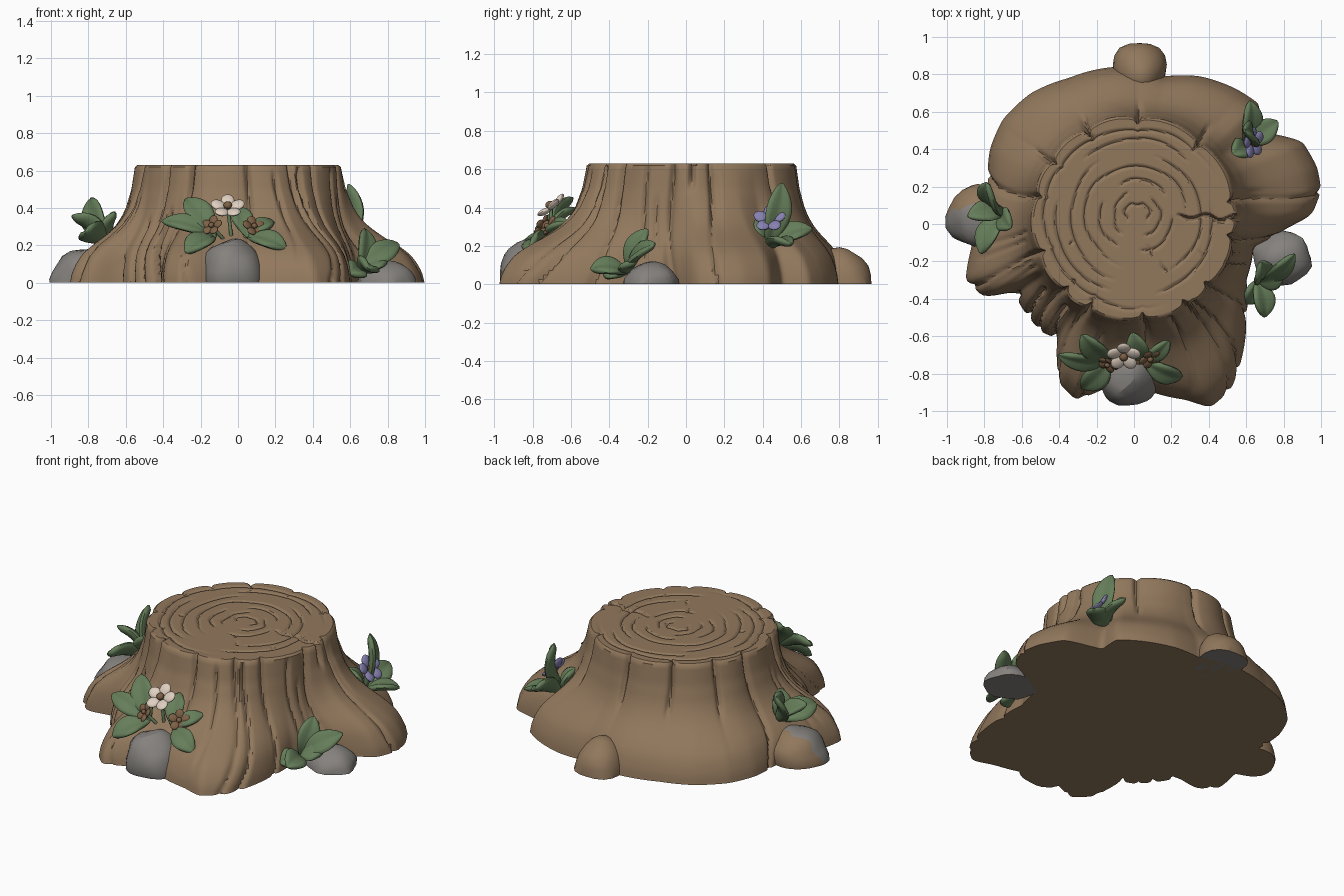
import bpy, bmesh, math, random
from mathutils import Vector, Matrix, noise

if "Cube" in bpy.data.objects:
    bpy.data.objects.remove(bpy.data.objects["Cube"])

random.seed(4)


def material(name, rgb):
    m = bpy.data.materials.new(name)
    m.diffuse_color = (*rgb, 1)
    m.use_nodes = True
    m.node_tree.nodes["Principled BSDF"].inputs["Base Color"].default_value = m.diffuse_color
    return m


BARK = material("bark brown", (0.285, 0.187, 0.108))
STONE = material("stone grey", (0.235, 0.222, 0.208))
LEAF = material("leaf green", (0.130, 0.205, 0.100))
CREAM = material("cream petal", (0.74, 0.63, 0.53))
PURPLE = material("purple petal", (0.240, 0.222, 0.440))
BROWN = material("flower brown", (0.205, 0.117, 0.061))


def finish(name, bm, mats, angle=35):
    bmesh.ops.recalc_face_normals(bm, faces=bm.faces)
    me = bpy.data.meshes.new(name)
    bm.to_mesh(me)
    bm.free()
    for m in mats:
        me.materials.append(m)
    me.shade_smooth()
    me.set_sharp_from_angle(angle=math.radians(angle))
    ob = bpy.data.objects.new(name, me)
    bpy.context.collection.objects.link(ob)
    return ob


def lerp_table(t, x):
    for (x0, y0), (x1, y1) in zip(t, t[1:]):
        if x <= x1:
            return y0 + (y1 - y0) * (x - x0) / (x1 - x0)
    return t[-1][1]


# ---- Stump: radial surface, from root outline up to the sawn top
CY, TOP = 0.03, 0.63
OUTLINE = [(1.0, .18), (.95, .05), (.82, -.02), (.64, -.12), (.60, -.3), (.60, -.5), (.58, -.7),
           (.52, -.88), (.41, -.98), (.28, -.94), (.10, -.90), (-.14, -.87), (-.31, -.94), (-.40, -.85),
           (-.41, -.61), (-.49, -.58), (-.61, -.43), (-.64, -.36), (-.80, -.39), (-.90, -.3), (-.87, -.13),
           (-.84, 0), (-.78, .2), (-.77, .4), (-.70, .56), (-.55, .7), (-.35, .78), (-.1, .84), (.17, .79),
           (.35, .79), (.55, .72), (.67, .64), (.66, .5), (.75, .48), (.9, .44), (.98, .3)]
polar = sorted((math.degrees(math.atan2(y - CY, x)) % 360, math.hypot(x, y - CY)) for x, y in OUTLINE)
polar = [(polar[-1][0] - 360, polar[-1][1])] + polar + [(polar[0][0] + 360, polar[0][1])]
FLARE = [(0, 1), (.05, .975), (.1, .92), (.15, .84), (.2, .70), (.25, .52), (.3, .36), (.35, .25),
         (.4, .17), (.5, .07), (.63, 0)]
NOTCH = [10, 49, 88, 118, 145, 167, 200, 226, 243, 275, 301, 318, 350]
# bark cracks: angle, lowest z, highest z, depth
CRACKS = [(0, .48, .7, .035), (234, 0, .4, .05), (219, 0, .35, .04), (255, 0, .4, .02), (290, .1, .6, .025),
          (306, 0, .63, .03), (335, .1, .63, .02), (210, 0, .15, .03)]
CRACKS += [(a, .3 if 40 < a < 150 else 0, .7, .022) for a in NOTCH]
CRACKS += [(random.uniform(150, 390) % 360, random.uniform(.1, .3), random.uniform(.4, .65), .012)
           for _ in range(7)]


def gap(a, b):
    return (a - b + 180) % 360 - 180


def base_radius(a):
    return sum(lerp_table(polar, (a + d) % 360) for d in (-1, 0, 1)) / 3


def top_radius(a):
    ext = [NOTCH[-1] - 360] + NOTCH + [NOTCH[0] + 360]
    for n0, n1 in zip(ext, ext[1:]):
        if n0 <= a <= n1:
            t = (a - n0) / (n1 - n0)
            return .535 + .025 * math.sin(math.pi * t) ** .6
    return .54


def side_radius(a, z, rt, rb):
    r = rt - .01 + (rb - rt + .01) * lerp_table(FLARE, z)
    wob = 4 * math.sin(z * 7 + a * .05)
    for c, z0, z1, d in CRACKS:
        g = math.radians(gap(a + wob * (1 - z / TOP), c)) * r / .013
        if abs(g) < 3:
            fade = max(0, min(1, (z - z0) / .06 + (z0 <= 0), (z1 - z) / .06))
            r -= d * fade * math.exp(-g * g)
    return r


RINGS = [.12, .23, .36, .51, .65, .78, .89]


def top_drop(a, s):
    th = math.radians(a)
    drop = 0
    for i, c in enumerate(RINGS):
        c2 = c + .012 * math.sin(3 * th + i * 2) + .006 * math.sin(7 * th + i)
        gate = max(0, min(1, 1.1 + 1.6 * math.sin(th * (1 + i % 3) + i * 1.9)))
        drop = max(drop, .012 * gate * math.exp(-((s - c2) / .013) ** 2))
    # radial splits
    for c, s0, s1, d in ((0, .4, 1.0, .04), (118, .85, 1.01, .02), (49, .88, 1.01, .02), (243, .85, 1.01, .02),
                         (300, .5, .62, .012), (330, .7, .8, .012), (290, .3, .42, .012), (200, .6, .7, .012)):
        if s0 < s < s1:
            g = math.radians(gap(a, c + 2 * math.sin(s * 20))) * s * .53 / .008
            if abs(g) < 3:
                drop = max(drop, d * min(1, (s - s0) * 10) * math.exp(-g * g))
    return drop


SEG, SIDE, CAP = 400, 26, 76
bm = bmesh.new()
angles = [360 * i / SEG for i in range(SEG)]
shape = [(a, math.cos(math.radians(a)), math.sin(math.radians(a)), top_radius(a), base_radius(a)) for a in angles]
loops = []
for k in range(SIDE + 1):
    z = (TOP - .012) * k / SIDE
    loops.append([bm.verts.new((c * r, CY + s * r, z)) for a, c, s, rt, rb in shape
                  for r in [side_radius(a, z, rt, rb)]])
rims = [side_radius(a, TOP - .012, rt, rb) for a, c, s, rt, rb in shape]
for k in range(CAP):
    f = (1 - k / CAP) * .98
    mix = f ** 10
    row = []
    for (a, c, s, rt, rb), rim in zip(shape, rims):
        r = f * (rim * mix + .535 * (1 - mix))
        row.append(bm.verts.new((c * r + .02 * (1 - f), CY + s * r + .02 * (1 - f), TOP - top_drop(a, f))))
    loops.append(row)
for r0, r1 in zip(loops, loops[1:]):
    for i in range(SEG):
        j = (i + 1) % SEG
        bm.faces.new((r0[i], r0[j], r1[j], r1[i]))
for row, co in ((loops[0], (0, CY, 0)), (loops[-1], (.02, CY + .02, TOP))):
    v = bm.verts.new(co)
    for i in range(SEG):
        bm.faces.new((row[i], row[(i + 1) % SEG], v))
finish("stump", bm, [BARK], 40)


# ---- Stones: lumpy half domes standing on the ground
def stone(name, loc, size, seed, rule=lambda n: 0, lump=.16, taper=0):
    bm = bmesh.new()
    bmesh.ops.create_icosphere(bm, subdivisions=3, radius=1)
    for v in bm.verts:
        n = v.co.normalized()
        k = 1 + lump * noise.noise(n * 1.3 + Vector((seed, 0, 0)))
        n.x *= 1 + taper * n.y
        v.co = Vector((n.x * size[0], n.y * size[1], n.z * size[2])) * k + Vector(loc)
    geom = bm.verts[:] + bm.edges[:] + bm.faces[:]
    bmesh.ops.bisect_plane(bm, geom=geom, plane_co=(0, 0, 0), plane_no=(0, 0, -1), clear_outer=True)
    bmesh.ops.holes_fill(bm, edges=[e for e in bm.edges if e.is_boundary])
    bmesh.ops.recalc_face_normals(bm, faces=bm.faces)
    for f in bm.faces:
        f.material_index = rule(f.normal)
    finish(name, bm, [STONE, BARK], 25)


stone("front_stone", (-.03, -.81, .06), (.165, .165, .175), 3, lambda n: 1 if n.z < -.9 else 0)
stone("right_stone", (.79, -.18, 0), (.155, .14, .115), 8)
stone("left_stone", (-.81, .04, .02), (.19, .18, .165), 5, lambda n: 1 if n.y > .25 or n.z < -.9 else 0)
stone("back_knob", (.03, .80, 0), (.14, .175, .19), 11, lambda n: 0 if n.z < -.9 else 1, .08, .35)


# ---- Leaves: plump bent blades from a base point to a tip
def leaf(bm, base, tip, width):
    base, tip = Vector(base), Vector(tip)
    d = tip - base
    L = d.length
    out = Vector((base.x, base.y, 0)).normalized() + Vector((0, 0, 1.1))
    side = d.cross(out).normalized()
    n = side.cross(d).normalized()
    N, M = 12, 14
    rows = []
    for i in range(N + 1):
        u = .01 + .98 * i / N
        w = width / 2 * (math.sin(math.pi * u ** 1.2) ** .75 * 1.05 + .06)
        mid = base + d * u + n * (L * .12 * math.sin(math.pi * u))
        row = []
        for j in range(M):
            a = 2 * math.pi * j / M
            x, h = math.cos(a), math.sin(a)
            crease = .55 if j in (M // 4, M // 4 + 1) else 1
            row.append(bm.verts.new(mid + side * x * w + n * (h * crease * min(.026, w * .6) + .2 * w * x * x)))
        rows.append(row)
    for r0, r1 in zip(rows, rows[1:]):
        for j in range(M):
            k = (j + 1) % M
            bm.faces.new((r0[j], r0[k], r1[k], r1[j]))
    bm.faces.new(rows[0])
    bm.faces.new(rows[-1])


CLUSTERS = {
    "front_leaves": ((-.12, -.72, .24), [(-.41, -.70, .33, .11), (-.28, -.59, .45, .13), (-.28, -.88, .16, .13)]),
    "front_leaves_right": ((.05, -.73, .24), [(.26, -.82, .18, .12), (.19, -.62, .33, .09), (-.01, -.58, .40, .11)]),
    "left_leaves": ((-.69, .06, .21), [(-.79, .22, .45, .15), (-.89, .04, .36, .12), (-.82, -.16, .27, .14),
                                       (-.66, -.02, .38, .12)]),
    "right_leaves": ((.65, -.30, .06), [(.68, -.20, .29, .12), (.86, -.16, .21, .12), (.70, -.50, .08, .13),
                                        (.60, -.43, .05, .12), (.80, -.27, .12, .12)]),
    "back_right_leaves": ((.59, .42, .19), [(.59, .50, .53, .13), (.62, .66, .29, .13), (.77, .55, .21, .12),
                                            (.53, .37, .34, .11)]),
}
for name, (base, tips) in CLUSTERS.items():
    bm = bmesh.new()
    for x, y, z, w in tips:
        leaf(bm, base, (x, y, z), w)
    finish(name, bm, [LEAF], 50)


# ---- Flowers: five petals, a round heart and a stem
def flower(name, loc, normal, r, root, petal):
    bm = bmesh.new()
    rot = Vector(normal).to_track_quat('Z', 'Y').to_matrix().to_4x4()
    frame = Matrix.Translation(loc) @ rot

    def ball(m, idx):
        vs = bmesh.ops.create_uvsphere(bm, u_segments=14, v_segments=8, radius=1, matrix=m)["verts"]
        for f in {f for v in vs for f in v.link_faces}:
            f.material_index = idx

    for i in range(5):
        spin = Matrix.Rotation(math.radians(72 * i + 18), 4, 'Z')
        ball(frame @ spin @ Matrix.Translation((r * .58, 0, 0)) @ Matrix.Rotation(-.25, 4, 'Y')
             @ Matrix.Diagonal((r * .45, r * .40, r * .17, 1)), 0)
    ball(frame @ Matrix.Translation((0, 0, r * .14)) @ Matrix.Diagonal((r * .25, r * .25, r * .2, 1)), 1)
    d = Vector(root) - Vector(loc)
    stem = Matrix.Translation((Vector(root) + Vector(loc)) / 2) @ d.to_track_quat('Z', 'Y').to_matrix().to_4x4()
    vs = bmesh.ops.create_cone(bm, cap_ends=True, segments=8, radius1=.01, radius2=.01, depth=d.length,
                               matrix=stem)["verts"]
    for f in {f for v in vs for f in v.link_faces}:
        f.material_index = 2
    finish(name, bm, [petal, BROWN, LEAF], 50)


flower("cream_flower", (-.055, -.705, .405), (0, -.65, .8), .092, (-.03, -.70, .2), CREAM)
flower("brown_flower_left", (-.14, -.75, .305), (-.4, -.75, .5), .06, (-.05, -.70, .2), BROWN)
flower("brown_flower_right", (.085, -.72, .30), (.35, -.7, .6), .065, (0, -.70, .2), BROWN)
flower("purple_flower", (.635, .435, .34), (.8, -.1, .6), .085, (.57, .42, .18), PURPLE)
